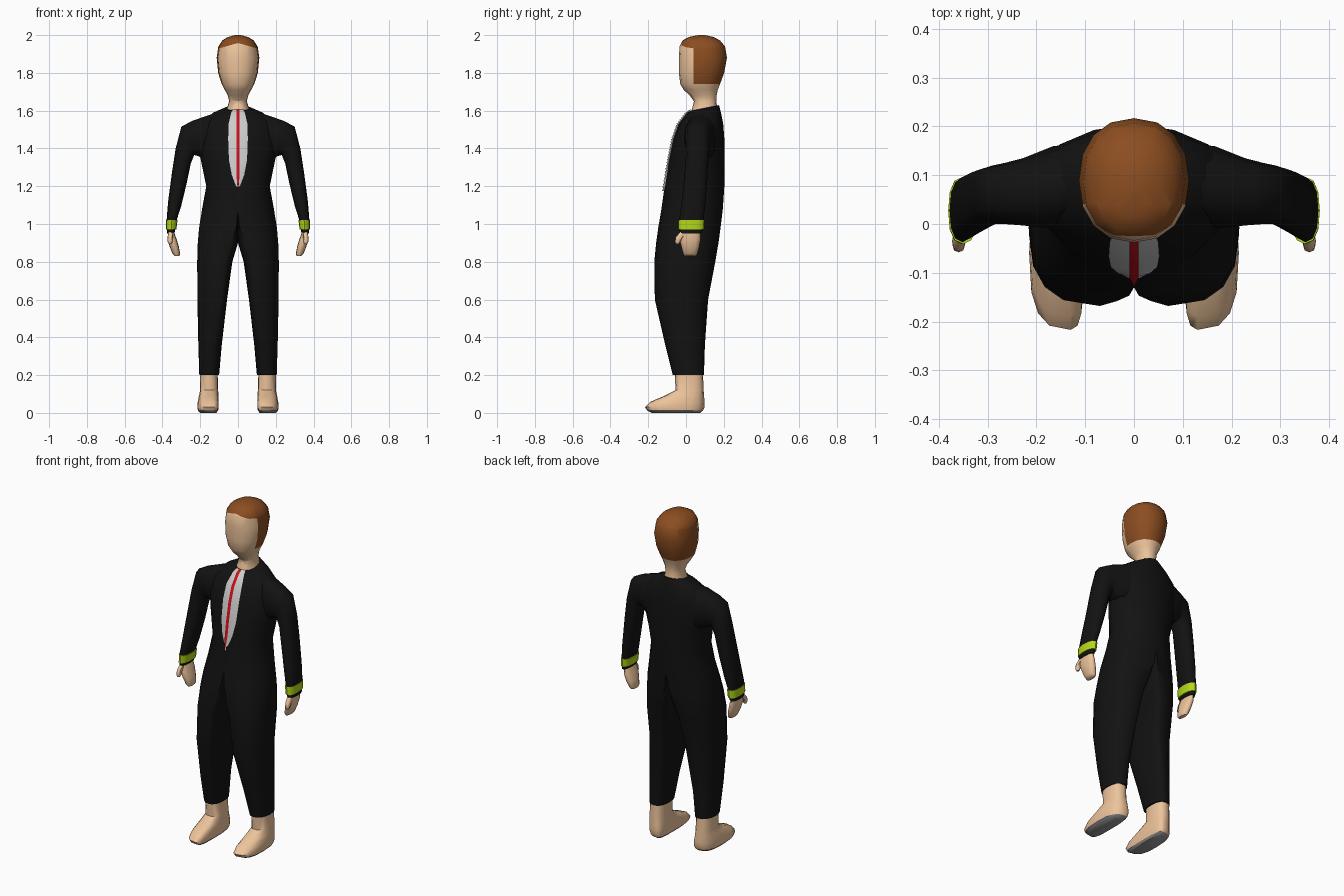
import bpy, bmesh
from math import sin, cos, pi, copysign
from mathutils import Vector


def material(name, colour):
    m = bpy.data.materials.new(name)
    m.diffuse_color = (*colour, 1)
    return m


SUIT = material("suit_black", (0.006, 0.006, 0.006))
SKIN = material("skin", (0.85, 0.55, 0.33))
HAIR = material("hair_brown", (0.26, 0.075, 0.015))
BAND = material("band_lime", (0.45, 0.68, 0.01))
SHIRT = material("shirt_grey", (0.55, 0.55, 0.55))
RED = material("tie_red", (0.6, 0.005, 0.01))
SOLE = material("sole_grey", (0.3, 0.3, 0.3))


def spow(v, p):
    return copysign(abs(v) ** p, v)


def half_ring(z, x_in, x_mid, x_out, y_back, y_front, p=1.0, tilt=0.0, n=16):
    """Horizontal ring; with x_in = x_mid = 0 its inner side lies on the mirror plane."""
    yc, ry = (y_back + y_front) / 2, (y_back - y_front) / 2
    pts = []
    for i in range(n):
        a = pi / 2 - 2 * pi * i / n
        c, s = spow(cos(a), p), spow(sin(a), p)
        if abs(c) < 1e-6:
            c = 0
        x = x_mid + c * (x_out - x_mid if c > 0 else x_mid - x_in)
        pts.append(Vector((x, yc + ry * s, z + tilt * ry * s)))
    return pts


def limb_ring(xo, zo, xi, zi, y_front, y_back, n=12):
    """Ring spanned between an outer and an inner point of the limb's front outline."""
    o, i = Vector((xo, 0, zo)), Vector((xi, 0, zi))
    mid = (o + i) / 2 + Vector((0, (y_front + y_back) / 2, 0))
    ry = (y_back - y_front) / 2
    return [mid + (o - i) / 2 * spow(cos(a), 0.85) + Vector((0, ry * spow(sin(a), 0.85), 0))
            for a in (2 * pi * k / n for k in range(n))]


def finish(name, bm, mats, angle=50):
    me = bpy.data.meshes.new(name)
    bm.to_mesh(me)
    bm.free()
    for m in mats:
        me.materials.append(m)
    ob = bpy.data.objects.new(name, me)
    bpy.context.collection.objects.link(ob)
    bpy.ops.object.select_all(action='DESELECT')
    ob.select_set(True)
    bpy.context.view_layer.objects.active = ob
    bpy.ops.object.shade_smooth_by_angle(angle=angle * pi / 180)
    mir = ob.modifiers.new("mirror", 'MIRROR')
    mir.use_clip = True
    return ob


def loft(rings):
    bm = bmesh.new()
    loops = [[bm.verts.new(p) for p in r] for r in rings]
    n = len(loops[0])
    for a, b in zip(loops, loops[1:]):
        for i in range(n):
            bm.faces.new((a[i], a[(i + 1) % n], b[(i + 1) % n], b[i]))
    bm.faces.new(loops[0])
    bm.faces.new(loops[-1][::-1])
    bmesh.ops.recalc_face_normals(bm, faces=bm.faces)
    # faces on the mirror plane are inside the body
    inner = [f for f in bm.faces if all(abs(v.co.x) < 1e-5 for v in f.verts)]
    bmesh.ops.delete(bm, geom=inner, context='FACES')
    return bm


# Suit: torso and trouser legs in one skin
suit = [
    (1.615, 0, 0, 0.065, 0.175, 0.03, 1, 0.2),
    (1.59, 0, 0, 0.13, 0.185, 0.005),
    (1.53, 0, 0, 0.20, 0.197, -0.04),
    (1.45, 0, 0, 0.215, 0.203, -0.068),
    (1.34, 0, 0, 0.197, 0.205, -0.09),
    (1.20, 0, 0, 0.168, 0.203, -0.113),
    (1.08, 0, 0, 0.19, 0.195, -0.13),
    (0.98, 0, 0.01, 0.206, 0.183, -0.147, 0.9),
    (0.90, 0, 0.035, 0.213, 0.172, -0.158, 0.85),
    (0.80, 0.03, 0.07, 0.216, 0.155, -0.168, 0.85),
    (0.60, 0.058, 0.09, 0.215, 0.117, -0.165, 0.85),
    (0.36, 0.086, 0.13, 0.21, 0.1, -0.11, 0.85),
    (0.20, 0.1, 0.145, 0.205, 0.095, -0.07, 0.85),
]
finish("suit_body", loft([half_ring(*r) for r in suit]), [SUIT])

# Feet and soles
foot = [
    (0.21, 0.108, 0.15, 0.2, 0.09, -0.06, 0.8),
    (0.12, 0.105, 0.15, 0.2, 0.093, -0.055, 0.8),
    (0.09, 0.103, 0.14, 0.207, 0.096, -0.115, 0.75),
    (0.058, 0.102, 0.13, 0.213, 0.098, -0.19, 0.7),
    (0.03, 0.102, 0.13, 0.215, 0.098, -0.217, 0.7),
    (0.012, 0.105, 0.13, 0.212, 0.09, -0.205, 0.7),
]
finish("feet", loft([half_ring(*r) for r in foot]), [SKIN])
sole = [(0.012, 0.105, 0.13, 0.212, 0.09, -0.205, 0.7),
        (0.0, 0.115, 0.135, 0.2, 0.075, -0.18, 0.7)]
finish("soles", loft([half_ring(*r) for r in sole]), [SOLE])

# Sleeves
sleeve = [
    (0.07, 1.60, 0.10, 1.36, 0.04, 0.165),
    (0.16, 1.575, 0.17, 1.33, -0.01, 0.16),
    (0.245, 1.545, 0.21, 1.36, -0.003, 0.135),
    (0.30, 1.515, 0.232, 1.365, 0.0, 0.125),
    (0.33, 1.40, 0.25, 1.32, 0.0, 0.12),
    (0.35, 1.27, 0.273, 1.21, -0.01, 0.113),
    (0.37, 1.12, 0.302, 1.09, -0.025, 0.102),
    (0.378, 1.02, 0.325, 1.02, -0.037, 0.093),
    (0.376, 0.95, 0.335, 0.955, -0.033, 0.085),
]
finish("sleeves", loft([limb_ring(*r) for r in sleeve]), [SUIT])

# Bright wrist bands
band = [(0.381, 1.02, 0.320, 1.02, -0.041, 0.097),
        (0.381, 0.972, 0.326, 0.972, -0.041, 0.095)]
finish("wrist_bands", loft([limb_ring(*r) for r in band]), [BAND])

# Hands and thumbs
hand = [
    (0.370, 0.96, 0.340, 0.96, -0.025, 0.075),
    (0.371, 0.92, 0.325, 0.92, -0.035, 0.077),
    (0.362, 0.88, 0.313, 0.88, -0.025, 0.07),
    (0.348, 0.845, 0.306, 0.84, -0.015, 0.06),
    (0.338, 0.832, 0.312, 0.83, -0.008, 0.052),
]
finish("hands", loft([limb_ring(*r) for r in hand]), [SKIN])
thumb = [
    (0.368, 0.96, 0.343, 0.96, -0.03, 0.01),
    (0.373, 0.93, 0.345, 0.93, -0.055, -0.015),
    (0.372, 0.905, 0.347, 0.905, -0.058, -0.03),
    (0.367, 0.893, 0.352, 0.893, -0.052, -0.038),
]
finish("thumbs", loft([limb_ring(*r, n=8) for r in thumb]), [SKIN])

# Head with neck; the hair is a coloured region cut into the scalp
head = [
    (1.60, 0.062, 0.168, 0.03), (1.65, 0.047, 0.16, 0.042),
    (1.68, 0.054, 0.162, 0.02), (1.71, 0.07, 0.168, -0.012),
    (1.74, 0.086, 0.18, -0.03), (1.80, 0.105, 0.202, -0.038),
    (1.88, 0.113, 0.217, -0.038), (1.94, 0.104, 0.207, -0.034),
    (1.972, 0.083, 0.18, -0.018), (1.99, 0.053, 0.145, 0.015),
    (2.0, 0.015, 0.1, 0.065),
]
bm = loft([half_ring(z, 0, 0, x, b, f, 0.9) for z, x, b, f in head])
cuts = [((0, 0.04, 0), (0, 1, 0)), ((0, 0, 1.958), (0.28, 0, 1))]
for co, no in cuts:
    bmesh.ops.bisect_plane(bm, geom=bm.verts[:] + bm.edges[:] + bm.faces[:],
                           plane_co=co, plane_no=no, dist=1e-5)
for f in bm.faces:
    c = f.calc_center_median()
    if c.z + 0.28 * c.x > 1.958 or (c.y > 0.04 and c.z > 1.74):
        f.material_index = 1
finish("head_and_hair", bm, [SKIN, HAIR])


# Shirt front and tie: strips that follow the chest
def strip(name, rows, lift, drop, mat):
    bm = bmesh.new()
    pairs = [(bm.verts.new((0, y - lift, z)), bm.verts.new((w, y - lift + drop, z)))
             for z, w, y in rows]
    for (a, b), (c, d) in zip(pairs, pairs[1:]):
        bm.faces.new((a, c, d, b))
    finish(name, bm, [mat])


chest = [(1.605, 0.028, 0.028), (1.59, 0.036, 0.005), (1.53, 0.05, -0.04),
         (1.45, 0.052, -0.068), (1.34, 0.048, -0.09), (1.26, 0.033, -0.103),
         (1.175, 0.001, -0.117)]
strip("shirt_front", chest, 0.007, 0.009, SHIRT)
strip("tie", [(z, min(w, 0.009), y) for z, w, y in chest], 0.010, 0.001, RED)
